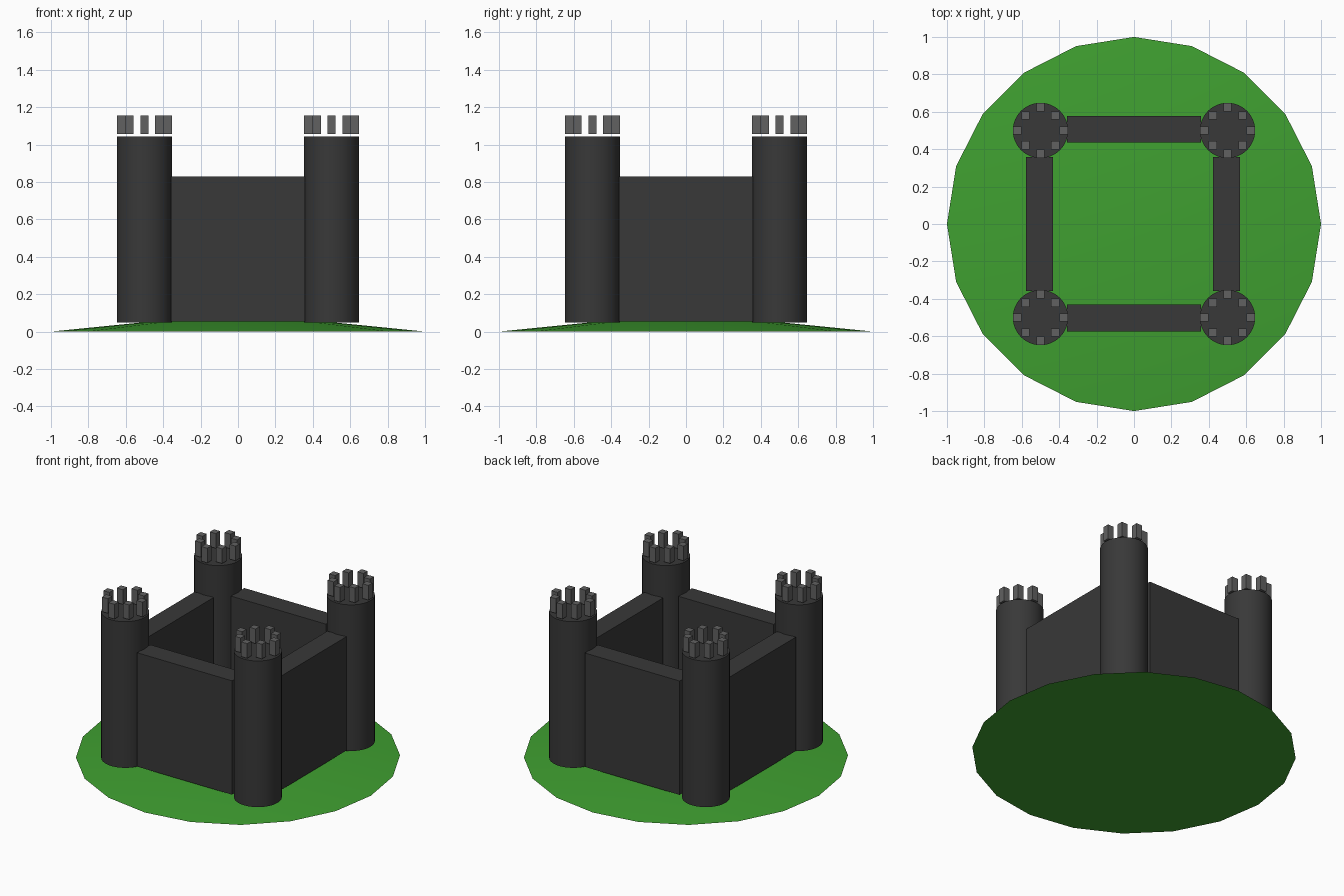
import bpy
from math import pi

if "Cube" in bpy.data.objects:
    bpy.data.objects.remove(bpy.data.objects["Cube"])


def material(name, rgb):
    m = bpy.data.materials.new(name)
    m.diffuse_color = (*rgb, 1)
    m.use_nodes = True
    m.node_tree.nodes["Principled BSDF"].inputs["Base Color"].default_value = m.diffuse_color
    return m


STONE = material("dark_stone", (0.04, 0.04, 0.04))
LIGHT = material("light_stone", (0.12, 0.12, 0.12))
GRASS = material("grass", (0.05, 0.35, 0.03))


def finish(name, mat, smooth=False):
    ob = bpy.context.object
    ob.name = name
    ob.data.materials.append(mat)
    if smooth:
        bpy.ops.object.shade_smooth_by_angle(angle=pi / 6)


def box(name, mat, size, centre):
    bpy.ops.mesh.primitive_cube_add(size=1, location=centre)
    bpy.context.object.scale = size
    bpy.ops.object.transform_apply(location=False, rotation=False, scale=True)
    finish(name, mat)


# Shallow 20-sided grass mound
bpy.ops.mesh.primitive_cone_add(vertices=20, radius1=1, radius2=0, depth=0.1,
                                location=(0, 0, 0.05))
finish("grass_mound", GRASS, True)

# Four curtain walls between the towers
WALL_Z0, WALL_Z1 = 0.055, 0.83
wall_h, wall_z = WALL_Z1 - WALL_Z0, (WALL_Z0 + WALL_Z1) / 2
for name, y in (("front_wall", -0.503), ("back_wall", 0.507)):
    box(name, STONE, (0.715, 0.143, wall_h), (0, y, wall_z))
for name, x in (("left_wall", -0.505), ("right_wall", 0.494)):
    box(name, STONE, (0.143, 0.715, wall_h), (x, 0, wall_z))

# Corner towers, each with a ring of eight axis-aligned merlons
MERLONS = [(0.125 * i, 0.125 * j) if i * j == 0 else (0.08 * i, 0.08 * j)
           for i in (-1, 0, 1) for j in (-1, 0, 1) if (i, j) != (0, 0)]
for sx, side in ((-0.5, "left"), (0.5, "right")):
    for sy, end in ((-0.5, "front"), (0.5, "back")):
        bpy.ops.mesh.primitive_cylinder_add(vertices=32, radius=0.148, depth=0.995,
                                            location=(sx, sy, 0.546))
        finish(f"{end}_{side}_tower", STONE, True)
        for n, (dx, dy) in enumerate(MERLONS):
            box(f"{end}_{side}_merlon_{n}", LIGHT, (0.045, 0.045, 0.1),
                (sx + dx, sy + dy, 1.105))
